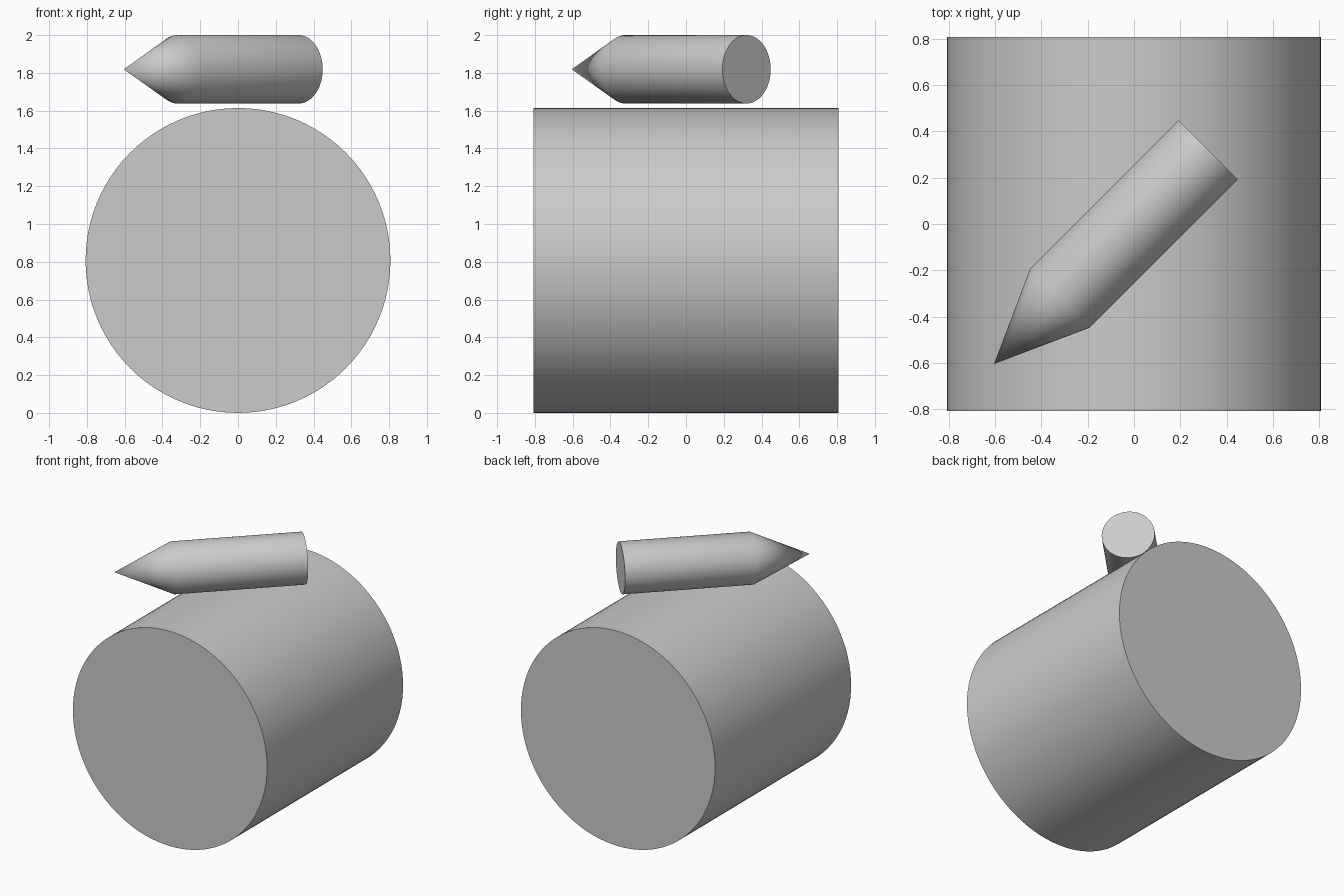
import bpy, math
from mathutils import Matrix

if "Cube" in bpy.data.objects:
    bpy.data.objects.remove(bpy.data.objects["Cube"], do_unlink=True)

SEGMENTS = 96

grey = bpy.data.materials.new("light grey")
grey.use_nodes = True
colour = (0.6, 0.6, 0.6, 1.0)
grey.diffuse_color = colour
grey.node_tree.nodes["Principled BSDF"].inputs["Base Color"].default_value = colour


def turned(name, rings, tip, matrix):
    """Solid turned about local z from (radius, height) rings, flat start cap, tip or flat end cap."""
    n = SEGMENTS
    verts, faces = [], [tuple(reversed(range(n)))]
    for r, h in rings:
        for i in range(n):
            a = 2 * math.pi * i / n
            verts.append((r * math.cos(a), r * math.sin(a), h))
    for k in range(len(rings) - 1):
        for i in range(n):
            j = (i + 1) % n
            faces.append((k * n + i, k * n + j, (k + 1) * n + j, (k + 1) * n + i))
    last = (len(rings) - 1) * n
    if tip is None:
        faces.append(tuple(range(last, last + n)))
    else:
        verts.append((0, 0, tip))
        faces += [(last + i, last + (i + 1) % n, len(verts) - 1) for i in range(n)]
    mesh = bpy.data.meshes.new(name)
    mesh.from_pydata(verts, [], faces)
    mesh.materials.append(grey)
    obj = bpy.data.objects.new(name, mesh)
    obj.matrix_world = matrix
    bpy.context.collection.objects.link(obj)
    bpy.ops.object.select_all(action='DESELECT')
    obj.select_set(True)
    bpy.context.view_layer.objects.active = obj
    bpy.ops.object.shade_smooth_by_angle(angle=math.radians(30))
    return obj


# Large drum lying along y
R = 0.807
turned("drum", [(R, -R), (R, R)], None,
       Matrix.Translation((0, 0, R)) @ Matrix.Rotation(math.radians(90), 4, 'X'))

# Pointer above the drum: rod with a conical point towards the front right corner
turned("pointer", [(0.181, -0.453), (0.181, 0.453)], 0.855,
       Matrix.Translation((0, 0, 1.819))
       @ Matrix.Rotation(math.radians(-135), 4, 'Z')
       @ Matrix.Rotation(math.radians(90), 4, 'Y'))
